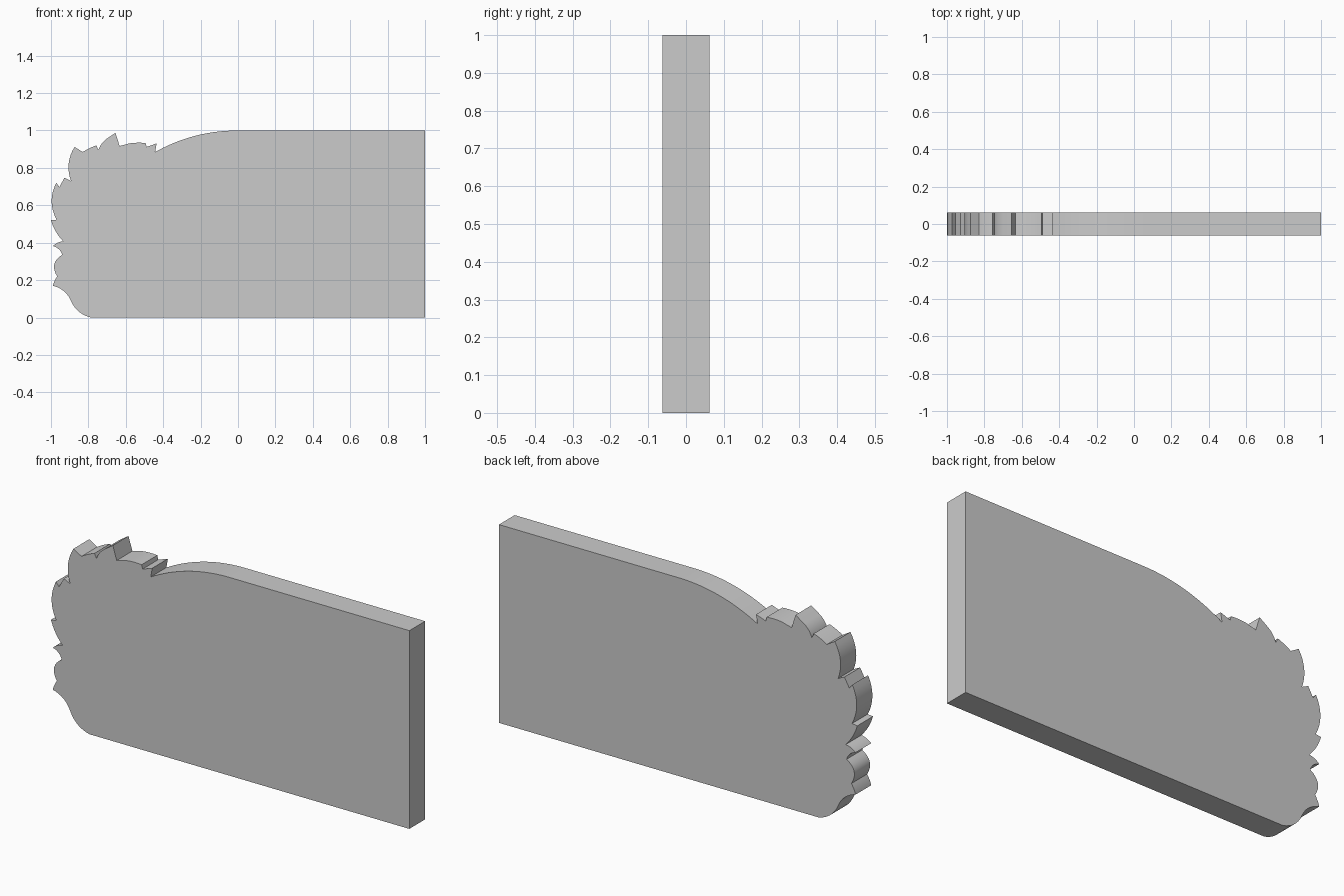
import bpy, bmesh, math
from mathutils import Vector

if "Cube" in bpy.data.objects:
    bpy.data.objects.remove(bpy.data.objects["Cube"])

# Panel outline: (x, z, outward bulge of the edge arriving at the point, as a fraction of its length)
OUTLINE = [
    (-.785, 0, 0), (-.89, .082, .12), (-.99, .17, -.13), (-.967, .22, .04),
    (-.94, .335, .25), (-.99, .382, -.14), (-.935, .408, .08), (-1, .52, .06),
    (-.97, .523, 0), (-.972, .72, .13), (-.955, .698, 0), (-.928, .747, 0),
    (-.893, .73, 0), (-.874, .912, .12), (-.83, .885, 0), (-.757, .92, .03),
    (-.746, .896, 0), (-.703, .955, .08), (-.655, .987, 0), (-.633, .917, 0),
    (-.58, .931, 0), (-.494, .933, .03), (-.489, .912, 0), (-.435, .931, 0),
    (-.443, .885, 0), (0, 1, .065), (1, 1, 0), (1, 0, 0),
]
HALF_DEPTH = 0.0625


def arc_points(a, b, bulge, steps):
    """Points after a up to b on a parabola bulging to the left of travel."""
    d = b - a
    side = Vector((-d.y, d.x)) * bulge
    return [a + d * t + side * 4 * t * (1 - t)
            for t in (i / steps for i in range(1, steps + 1))]


points = [Vector(OUTLINE[0][:2])]
for x, z, bulge in OUTLINE[1:]:
    end = Vector((x, z))
    steps = 1 if bulge == 0 else (20 if (end - points[-1]).length > .3 else 8)
    points += arc_points(points[-1], end, bulge, steps)

# Flat panel extruded through its thickness
bm = bmesh.new()
face = bm.faces.new([bm.verts.new((p.x, -HALF_DEPTH, p.y)) for p in points])
extruded = bmesh.ops.extrude_face_region(bm, geom=[face], use_keep_orig=True)
moved = [g for g in extruded["geom"] if isinstance(g, bmesh.types.BMVert)]
bmesh.ops.translate(bm, verts=moved, vec=(0, 2 * HALF_DEPTH, 0))
bmesh.ops.recalc_face_normals(bm, faces=bm.faces[:])
mesh = bpy.data.meshes.new("broken_panel")
bm.to_mesh(mesh)
bm.free()

panel = bpy.data.objects.new("broken_panel", mesh)
bpy.context.collection.objects.link(panel)
grey = bpy.data.materials.new("plain grey")
grey.diffuse_color = (.6, .6, .6, 1)
grey.use_nodes = True
grey.node_tree.nodes["Principled BSDF"].inputs["Base Color"].default_value = grey.diffuse_color
mesh.materials.append(grey)

# Smooth curved edge, sharp teeth and rims
bpy.context.view_layer.objects.active = panel
panel.select_set(True)
bpy.ops.object.shade_smooth_by_angle(angle=math.radians(30))
